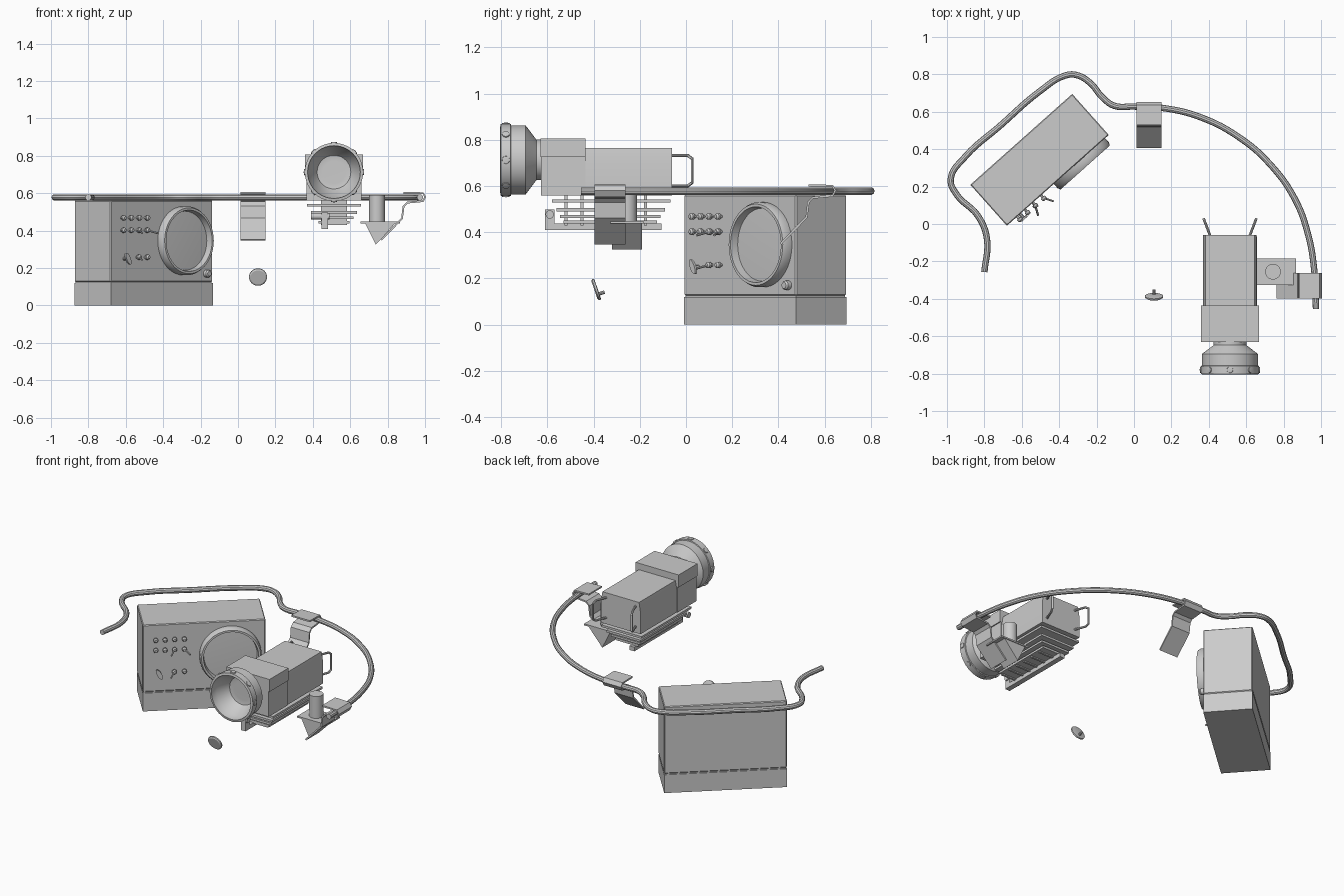
import bpy, bmesh
from math import pi, cos, sin, radians
from mathutils import Matrix, Vector

if "Cube" in bpy.data.objects:
    bpy.data.objects.remove(bpy.data.objects["Cube"])

I = Matrix.Identity(4)
FWD = Matrix.Rotation(pi / 2, 4, 'X')      # turns +z into -y
T = lambda x, y, z: Matrix.Translation((x, y, z))


def finish(name, bm, M=I, bevel=0):
    bmesh.ops.remove_doubles(bm, verts=bm.verts, dist=1e-5)
    if bevel:
        bmesh.ops.bevel(bm, geom=bm.edges[:], offset=bevel, segments=1, affect='EDGES')
    bmesh.ops.recalc_face_normals(bm, faces=bm.faces)
    bm.transform(M)
    me = bpy.data.meshes.new(name)
    bm.to_mesh(me)
    bm.free()
    me.shade_smooth()
    me.set_sharp_from_angle(angle=radians(30))
    ob = bpy.data.objects.new(name, me)
    bpy.context.collection.objects.link(ob)
    return ob


def box(name, x, y, z, M=I, bevel=0):
    bm = bmesh.new()
    bmesh.ops.create_cube(bm, size=1)
    for v in bm.verts:
        v.co = [a[0] + (c + .5) * (a[1] - a[0]) for a, c in zip((x, y, z), v.co)]
    return finish(name, bm, M, bevel)


def lathe(name, prof, M=I, n=32):
    # profile of (radius, height), spun around z
    bm = bmesh.new()
    rings = [[bm.verts.new((r * cos(2 * pi * i / n), r * sin(2 * pi * i / n), h))
              for i in range(n)] if r else [bm.verts.new((0, 0, h))] for r, h in prof]
    for a, b in zip(rings, rings[1:]):
        for i in range(n):
            j = (i + 1) % n
            f = [a[i % len(a)], a[j % len(a)], b[j % len(b)], b[i % len(b)]]
            bm.faces.new(list(dict.fromkeys(f)))
    return finish(name, bm, M)


def cyl(name, r, h, M=I, n=16):
    return lathe(name, [(0, 0), (r, 0), (r, h), (0, h)], M, n)


def prism(name, pts, a, b, M=I):
    # polygon in (y, z), extruded from x = a to x = b
    bm = bmesh.new()
    f = bm.faces.new([bm.verts.new((a, y, z)) for y, z in pts])
    r = bmesh.ops.extrude_face_region(bm, geom=[f])
    bmesh.ops.translate(bm, vec=(b - a, 0, 0),
                        verts=[v for v in r['geom'] if isinstance(v, bmesh.types.BMVert)])
    return finish(name, bm, M)


def tube(name, pts, r, smooth=True):
    cu = bpy.data.curves.new(name, 'CURVE')
    cu.dimensions = '3D'
    cu.bevel_depth, cu.bevel_resolution, cu.use_fill_caps = r, 3, True
    cu.resolution_u = 6
    if smooth:
        s = cu.splines.new('BEZIER')
        s.bezier_points.add(len(pts) - 1)
        for p, c in zip(s.bezier_points, pts):
            p.co = c
            p.handle_left_type = p.handle_right_type = 'AUTO'
    else:
        s = cu.splines.new('POLY')
        s.points.add(len(pts) - 1)
        for p, c in zip(s.points, pts):
            p.co = (*c, 1)
    tmp = bpy.data.objects.new(name + "_curve", cu)
    bpy.context.collection.objects.link(tmp)
    bpy.context.view_layer.update()
    me = bpy.data.meshes.new_from_object(tmp.evaluated_get(bpy.context.evaluated_depsgraph_get()))
    bpy.data.objects.remove(tmp)
    bm = bmesh.new()
    bm.from_mesh(me)
    return finish(name, bm)


# Control box, turned to face front right
B = T(-.505, .343, 0) @ Matrix.Rotation(radians(41.7), 4, 'Z')
box("box_base", (-.365, .365), (-.147, .147), (0, .119), B)
box("box_seam", (-.36, .36), (-.142, .142), (.115, .13), B)
box("box_body", (-.365, .365), (-.147, .147), (.126, .562), B, .005)
P = lambda u, z, d=.147: B @ T(u, -d, z) @ FWD
lathe("screen_rim", [(.184, 0), (.184, .03), (.176, .046), (.164, .046), (.158, .01), (0, .016)],
      P(.155, .346), 48)

# Knobs, switches and paddle on the box front
KNOB = [(0, -.004), (.007, -.004), (.007, .012), (.014, .014), (.014, .026), (.008, .034), (0, .034)]
spots = [(u, z) for z in (.468, .402) for u in (-.29, -.235, -.178, -.12)]
spots += [(-.18, .258), (-.12, .258)]
for i, (u, z) in enumerate(spots):
    lathe(f"knob_{i + 1}", KNOB, P(u, z), 12)
for i, (u, z, a) in enumerate([(-.178, .402, -25), (-.12, .402, 30), (-.18, .258, -25)]):
    tilt = Matrix.Rotation(radians(a), 4, 'Y') @ Matrix.Rotation(radians(15), 4, 'X')
    cyl(f"toggle_{i + 1}", .005, .06, P(u, z, .165) @ tilt, 8)
lathe("rim_knob", [(0, 0), (.02, 0), (.02, .02), (.014, .028), (0, .028)], P(.317, .17), 16)
cyl("paddle_post", .009, .03, P(-.27, .25), 10)
lathe("paddle", [(0, 0), (.014, 0), (.014, .012), (0, .012)],
      P(-.27, .25, .172) @ Matrix.Rotation(radians(28), 4, 'Z') @ Matrix.Diagonal((1, 2.5, 1, 1)), 16)

# Bent rail
path = [(-.80, -.257), (-.786, -.08), (-.834, .043), (-.95, .16), (-.98, .24), (-.904, .358),
        (-.717, .524), (-.503, .71), (-.37, .793), (-.31, .797), (-.235, .755), (-.166, .674),
        (-.105, .632), (0, .628), (.14, .622), (.353, .572), (.567, .46), (.727, .32),
        (.86, .134), (.93, -.053), (.963, -.24), (.973, -.455)]
tube("rail", [(x, y, .578) for x, y in path], .017)

# Folded strap brackets hooked on the rail
strap = [Vector(p) for p in [(.53, .602), (.635, .6), (.646, .58), (.635, .558), (.55, .55),
                             (.53, .53), (.522, .465), (.41, .35)]]


def bracket(name, M):
    left, right = [], []
    for i, p in enumerate(strap):
        d = (strap[min(i + 1, len(strap) - 1)] - strap[max(i - 1, 0)]).normalized()
        n = Vector((-d.y, d.x)) * .005
        left.append(p + n)
        right.append(p - n)
    prism(name, left + right[::-1], -.067, .067, M)


bracket("rear_bracket", T(.08, 0, 0))
bracket("side_bracket", T(.355, -.33, 0) @ Matrix.Rotation(-pi / 2, 4, 'Z'))

# Wedge mount and pin beside the camera
S = T(0, -.255, 0) @ Matrix.Rotation(-pi / 2, 4, 'Z')
prism("mount_wedge", [(.68, .44), (.84, .44), (.737, .325)], -.065, .065, S)
box("mount_plate", (.655, .865), (-.326, -.185), (.438, .448))
cyl("mount_pin", .042, .145, T(.743, -.255, .446), 24)

# Camera body
C = T(.513, 0, 0)
sec = [(-.143, .56), (.143, .56), (.143, .7), (.132, .764), (-.132, .764), (-.143, .7)]
prism("camera_body", sec, .06, .437, C @ Matrix.Rotation(-pi / 2, 4, 'Z'))
box("camera_front_block", (-.148, .148), (-.628, -.435), (.56, .73), C)
box("camera_front_cap", (-.155, .155), (-.63, -.435), (.725, .806), C)

# Lens with hollow hood
L = T(.513, 0, .713) @ FWD
lathe("lens_hood", [(0, .62), (.088, .62), (.088, .648), (.15, .695), (.15, .757), (.156, .759),
                    (.156, .802), (.141, .805), (.136, .76), (.09, .69), (.06, .685), (0, .695)], L, 40)
for i in range(8):
    lathe(f"hood_stud_{i + 1}", [(0, 0), (.018, 0), (.016, .009), (0, .011)],
          L @ T(0, 0, .78) @ Matrix.Rotation(i * pi / 4, 4, 'Z') @ T(.151, 0, 0)
          @ Matrix.Rotation(pi / 2, 4, 'Y'), 12)

# Rear handles, splayed outwards
for side, s in (("left", -1), ("right", 1)):
    q = [(0, .732), (.8, .732), (1, .718), (1, .615), (.8, .601), (0, .601)]
    tube(f"{side}_handle", [(.513 + s * (.105 + .035 * t), -.065 + .092 * t, z) for t, z in q],
         .007, False)

# Slatted cradle below the camera
for i, (w, y0, y1, z) in enumerate([(.145, -.58, -.067, .535), (.123, -.56, -.09, .497),
                                    (.105, -.545, -.11, .468), (.083, -.53, -.125, .444)]):
    box(f"slat_{i + 1}", (-w, w), (y0, y1), (z - .007, z + .007), C)
for i, y in enumerate((-.52, -.45, -.385, -.32, -.25, -.175)):
    box(f"cradle_rib_{i + 1}", (-.07, .07), (y - .007, y + .007), (.43, .57), C)
box("cradle_rail", (.447, .481), (-.61, -.106), (.41, .437))
box("cradle_stop", (.447, .481), (-.61, -.57), (.41, .498))
cyl("cradle_knob", .018, .1, T(.39, -.59, .477) @ Matrix.Rotation(pi / 2, 4, 'Y'), 16)

# Small loose disc with a rear stub
D = T(.107, -.388, .152) @ Matrix.Rotation(radians(109), 4, 'X')
lathe("disc", [(0, .009), (.04, .009), (.048, .004), (.048, -.004), (.04, -.006), (0, -.006)], D, 28)
cyl("disc_stub", .008, .03, D @ T(0, -.022, -.03), 10)
